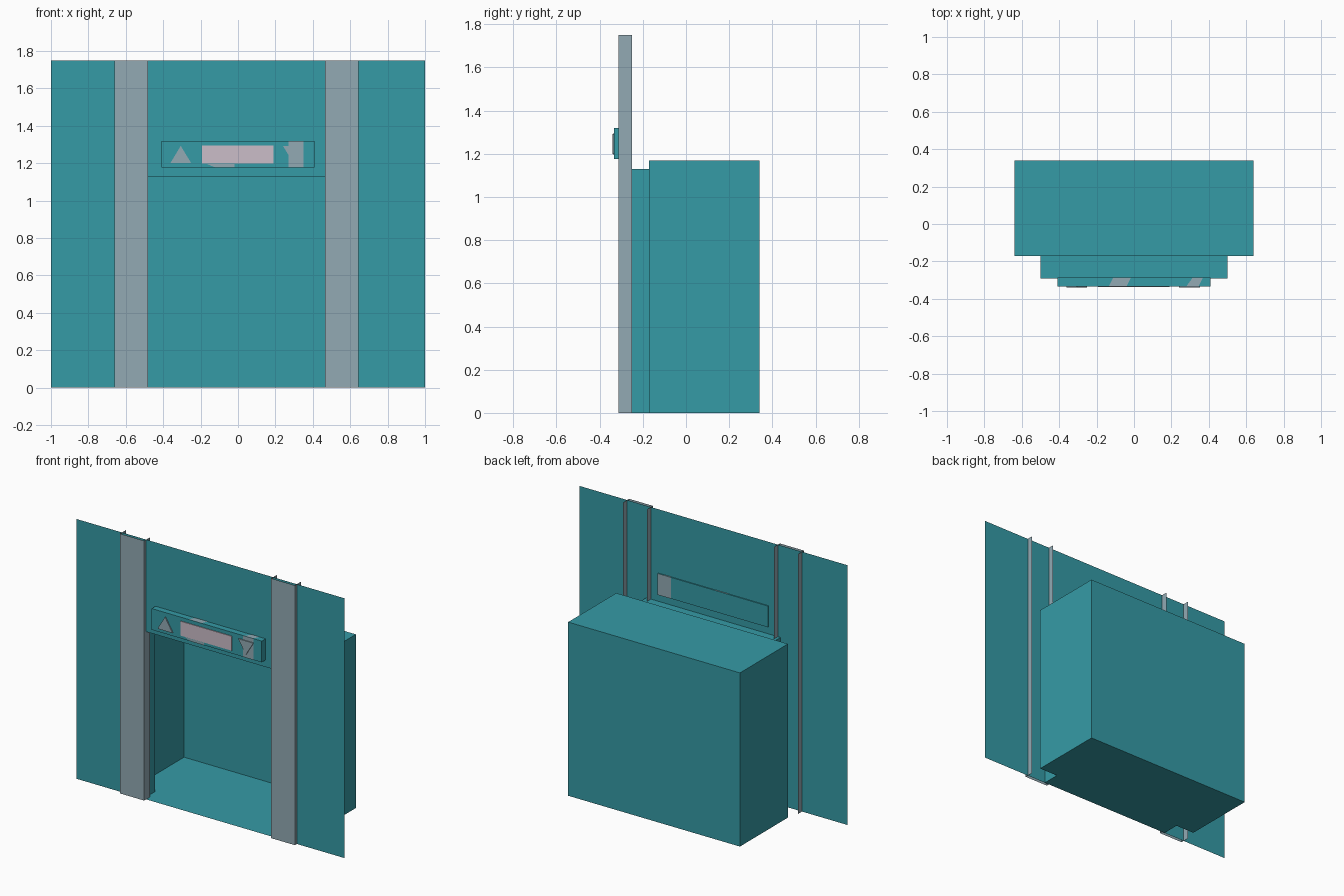
import bpy

if "Cube" in bpy.data.objects:
    bpy.data.objects.remove(bpy.data.objects["Cube"])


def material(name, rgb):
    m = bpy.data.materials.new(name)
    m.diffuse_color = (*rgb, 1)
    m.use_nodes = True
    m.node_tree.nodes["Principled BSDF"].inputs["Base Color"].default_value = m.diffuse_color
    return m


TEAL = material("teal", (0.036, 0.328, 0.381))
GREY = material("blue grey", (0.287, 0.402, 0.456))
PINK = material("pale pink", (0.60, 0.51, 0.58))


def sheet(name, polys, mat):
    """Object made of separate flat polygons."""
    verts, faces = [], []
    for p in polys:
        faces.append(range(len(verts), len(verts) + len(p)))
        verts += p
    me = bpy.data.meshes.new(name)
    me.from_pydata(verts, [], [list(f) for f in faces])
    me.materials.append(mat)
    ob = bpy.data.objects.new(name, me)
    bpy.context.collection.objects.link(ob)
    return ob


def rect_y(x0, x1, z0, z1, y):
    return [(x0, y, z0), (x1, y, z0), (x1, y, z1), (x0, y, z1)]


def rect_x(y0, y1, z0, z1, x):
    return [(x, y0, z0), (x, y1, z0), (x, y1, z1), (x, y0, z1)]


def rect_z(x0, x1, y0, y1, z):
    return [(x0, y0, z), (x1, y0, z), (x1, y1, z), (x0, y1, z)]


def tube(x, y0, y1, z1):
    """Four sides of a passage running along y."""
    return [rect_x(y0, y1, 0, z1, -x)[::-1], rect_x(y0, y1, 0, z1, x),
            rect_z(-x, x, y0, y1, 0)[::-1], rect_z(-x, x, y0, y1, z1)]


def prism(name, outline, y0, y1, mat):
    """Extrude an x-z outline (counter-clockwise from the front) along y."""
    n = len(outline)
    polys = [[(x, y0, z) for x, z in outline],
             [(x, y1, z) for x, z in reversed(outline)]]
    for i in range(n):
        (a, b), (c, d) = outline[i], outline[(i + 1) % n]
        polys.append([(a, y0, b), (a, y1, b), (c, y1, d), (c, y0, d)])
    return sheet(name, polys, mat)


def box_outline(x0, x1, z0, z1):
    return [(x0, z0), (x1, z0), (x1, z1), (x0, z1)]


WALL, MOUTH, BACK, TOP = -0.292, -0.172, 0.34, 1.75
DOOR_X, DOOR_Z, CAB_X, CAB_Z = 0.5, 1.13, 0.64, 1.17

# Thin front wall around the doorway
sheet("front_wall", [rect_y(-1, -DOOR_X, 0, TOP, WALL),
                     rect_y(DOOR_X, 1, 0, TOP, WALL),
                     rect_y(-DOOR_X, DOOR_X, DOOR_Z, TOP, WALL)], TEAL)

# Short passage from the wall to the cabin
sheet("doorway_passage", tube(DOOR_X, WALL, MOUTH, DOOR_Z), TEAL)

# Hollow cabin with an open doorway in its front
sheet("cabin", tube(CAB_X, MOUTH, BACK, CAB_Z) + [
    rect_y(-CAB_X, CAB_X, 0, CAB_Z, BACK)[::-1],
    rect_y(-CAB_X, -DOOR_X, 0, CAB_Z, MOUTH),
    rect_y(DOOR_X, CAB_X, 0, CAB_Z, MOUTH),
    rect_y(-DOOR_X, DOOR_X, DOOR_Z, CAB_Z, MOUTH)], TEAL)

# Open channel pillars either side of the doorway
for side, x0, x1 in (("left", -0.66, -0.48), ("right", 0.466, 0.643)):
    sheet(side + "_pillar", [rect_y(x0, x1, 0, TOP, -0.313),
                             rect_x(-0.313, -0.25, 0, TOP, x0)[::-1],
                             rect_x(-0.313, -0.25, 0, TOP, x1)], GREY)

# Indicator panel above the doorway
P0, P1, Z0, Z1 = -0.333, -0.285, 1.177, 1.32
prism("indicator_panel", box_outline(-0.41, 0.41, Z0, Z1), P0, P1, TEAL)
prism("display_screen", box_outline(-0.192, 0.19, 1.198, 1.295), -0.338, P0, PINK)
prism("up_arrow", [(-0.362, 1.2), (-0.25, 1.2), (-0.306, 1.293)], -0.34, P0, GREY)
prism("down_arrow", [(0.24, 1.293), (0.296, 1.2), (0.352, 1.293)], -0.34, P0, GREY)

# Grey painted patches on the panel
F, T = P0 - 0.001, Z1 + 0.001
sheet("panel_patches", [
    rect_y(0.27, 0.35, Z0, Z1, F),
    [(-0.165, F, 1.195), (-0.12, F, Z0), (-0.02, F, Z0), (-0.02, F, 1.195)],
    [(-0.135, P0, T), (-0.04, P0, T), (-0.015, P1, T), (-0.11, P1, T)],
    [(0.28, P0, T), (0.345, P0, T), (0.37, P1, T), (0.315, P1, T)],
    rect_y(0.31, 0.41, Z0, Z1, P1 + 0.001)[::-1]], GREY)
